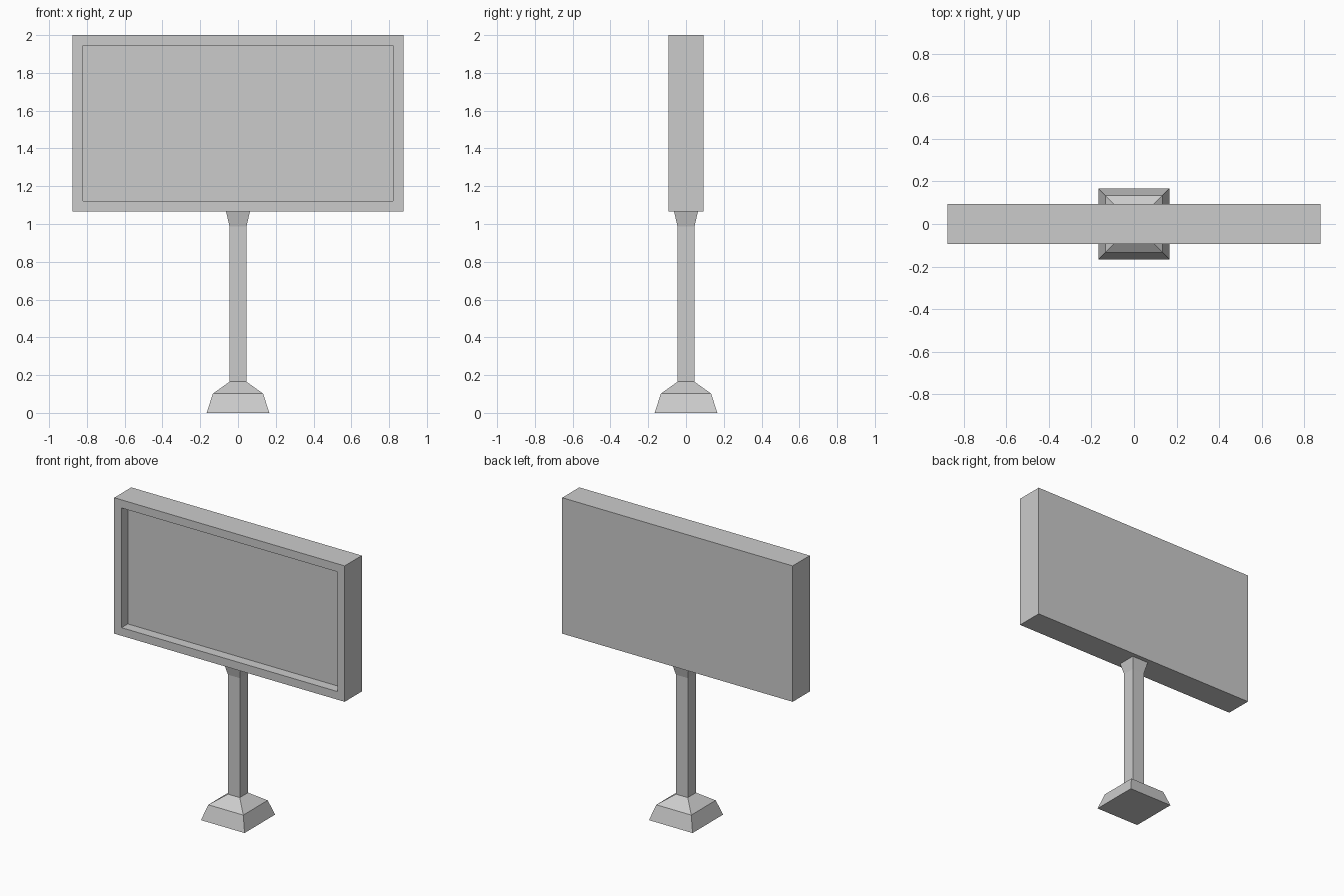
import bpy, bmesh

if "Cube" in bpy.data.objects:
    bpy.data.objects.remove(bpy.data.objects["Cube"])


def make_object(name, bm):
    bmesh.ops.recalc_face_normals(bm, faces=bm.faces)
    mesh = bpy.data.meshes.new(name)
    bm.to_mesh(mesh)
    bm.free()
    obj = bpy.data.objects.new(name, mesh)
    bpy.context.collection.objects.link(obj)
    return obj


def square_loft(name, profile):
    """Stack square sections given as (half width, height) and cap both ends."""
    bm = bmesh.new()
    rings = [[bm.verts.new((sx * r, sy * r, z))
              for sx, sy in ((-1, -1), (1, -1), (1, 1), (-1, 1))]
             for r, z in profile]
    for low, high in zip(rings, rings[1:]):
        for i in range(4):
            j = (i + 1) % 4
            bm.faces.new((low[i], low[j], high[j], high[i]))
    bm.faces.new(rings[0][::-1])
    bm.faces.new(rings[-1])
    return make_object(name, bm)


# Stepped foot, square post and flared collar in one solid
square_loft("post_and_base", [(0.166, 0), (0.133, 0.102), (0.045, 0.165),
                              (0.045, 0.987), (0.063, 1.065)])

# Sign panel with a recessed front display
bm = bmesh.new()
bmesh.ops.create_cube(bm, size=1)
bmesh.ops.scale(bm, vec=(1.754, 0.186, 0.935), verts=bm.verts)
bmesh.ops.translate(bm, vec=(0, 0, 1.5325), verts=bm.verts)
bm.normal_update()
front = min(bm.faces, key=lambda f: f.calc_center_median().y)
bmesh.ops.inset_region(bm, faces=[front], thickness=0.079)
# Separate the display from the rim, then push it back to form the walls
pushed = bmesh.ops.extrude_discrete_faces(bm, faces=[front])["faces"]
bmesh.ops.translate(bm, vec=(0, 0.068, 0), verts=pushed[0].verts)
make_object("sign_panel", bm)
